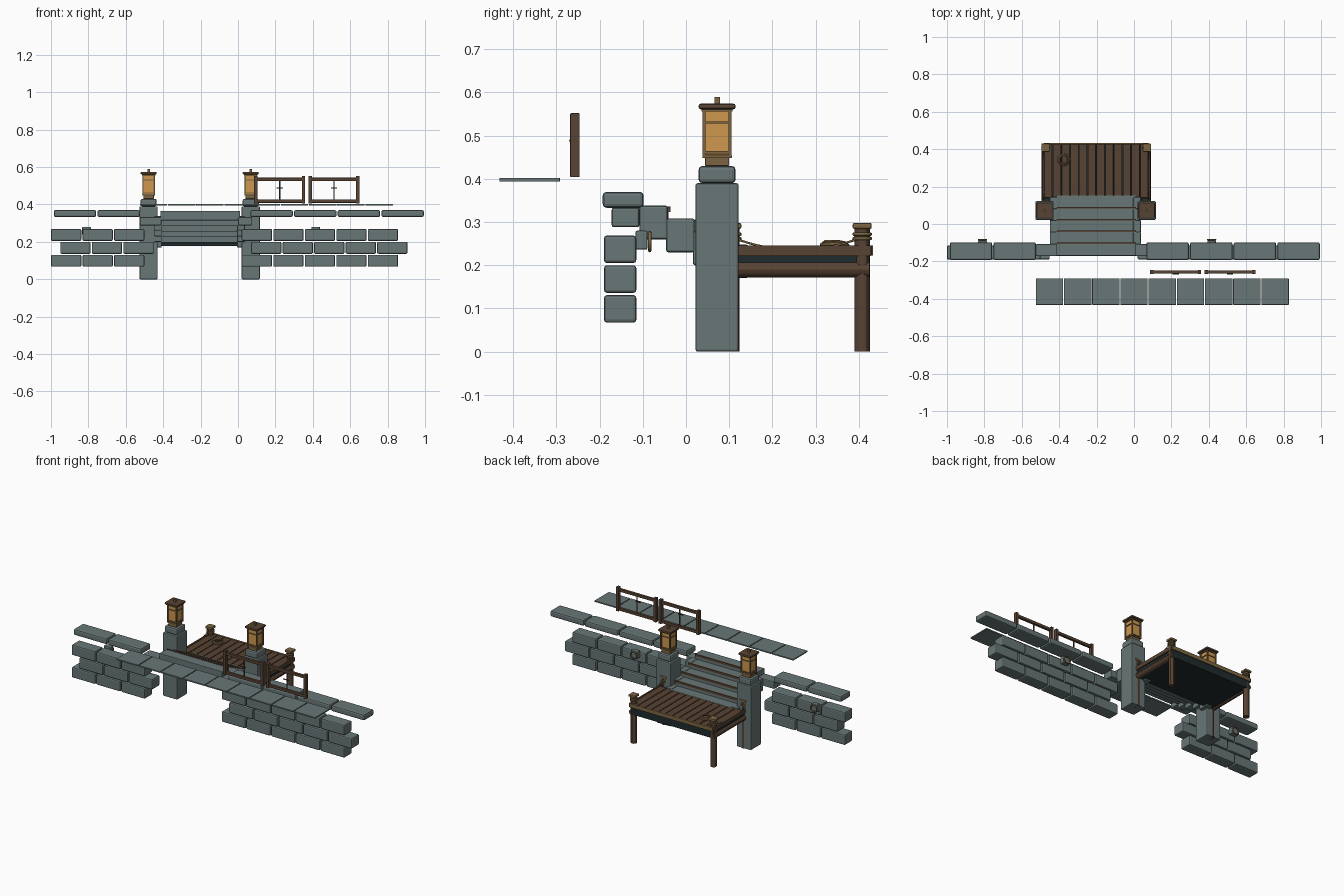
import bpy, bmesh, math
from mathutils import Matrix, Vector

if "Cube" in bpy.data.objects:
    bpy.data.objects.remove(bpy.data.objects["Cube"], do_unlink=True)


def material(name, r, g, b):
    m = bpy.data.materials.new(name)
    m.use_nodes = True
    m.diffuse_color = (r, g, b, 1)
    m.node_tree.nodes["Principled BSDF"].inputs["Base Color"].default_value = (r, g, b, 1)
    return m


STONE = material("grey stone", 0.14, 0.18, 0.18)
WOOD = material("brown wood", 0.095, 0.055, 0.033)
TAN = material("tan rope and trim", 0.20, 0.13, 0.055)
DARK = material("dark slate", 0.014, 0.024, 0.026)
GLOW = material("amber glass", 0.62, 0.31, 0.08)


def finish(name, bm, mat, bevel=0, smooth=False):
    bmesh.ops.recalc_face_normals(bm, faces=bm.faces)
    me = bpy.data.meshes.new(name)
    bm.to_mesh(me)
    bm.free()
    me.materials.append(mat)
    ob = bpy.data.objects.new(name, me)
    bpy.context.collection.objects.link(ob)
    if bevel:
        mod = ob.modifiers.new("soft edges", 'BEVEL')
        mod.width = bevel
        mod.segments = 2
    if smooth:
        bpy.ops.object.select_all(action='DESELECT')
        ob.select_set(True)
        bpy.context.view_layer.objects.active = ob
        bpy.ops.object.shade_smooth_by_angle()
    return ob


def boxes(name, spans, mat, bevel=0):
    """Each span is (x0, x1, y0, y1, z0, z1)."""
    bm = bmesh.new()
    for x0, x1, y0, y1, z0, z1 in spans:
        c = Vector((x0 + x1, y0 + y1, z0 + z1)) / 2
        size = Matrix.Diagonal((x1 - x0, y1 - y0, z1 - z0, 1))
        bmesh.ops.create_cube(bm, size=1, matrix=Matrix.Translation(c) @ size)
    return finish(name, bm, mat, bevel)


def block(x, y, w, d, z0, z1):
    return (x - w / 2, x + w / 2, y - d / 2, y + d / 2, z0, z1)


def rods(name, ends, radius, mat, sides=12):
    bm = bmesh.new()
    for a, b in ends:
        a, b = Vector(a), Vector(b)
        turn = (b - a).to_track_quat('Z', 'Y').to_matrix().to_4x4()
        bmesh.ops.create_cone(bm, cap_ends=True, segments=sides, radius1=radius, radius2=radius,
                              depth=(b - a).length, matrix=Matrix.Translation((a + b) / 2) @ turn)
    return finish(name, bm, mat, 0, True)


def cord(name, points, radius, closed=False):
    cu = bpy.data.curves.new(name, 'CURVE')
    cu.dimensions = '3D'
    cu.bevel_depth = radius
    cu.bevel_resolution = 2
    sp = cu.splines.new('POLY')
    sp.points.add(len(points) - 1)
    for p, co in zip(sp.points, points):
        p.co = (*co, 1)
    sp.use_cyclic_u = closed
    cu.materials.append(TAN)
    ob = bpy.data.objects.new(name, cu)
    bpy.context.collection.objects.link(ob)


def ring(cx, cy, cz, r, upright=False, n=24):
    angles = [math.tau * i / n for i in range(n)]
    if upright:
        return [(cx + r * math.cos(a), cy, cz + r * math.sin(a)) for a in angles]
    return [(cx + r * math.cos(a), cy + r * math.sin(a), cz) for a in angles]


# Quay wall: staggered brick courses either side of the stair
bricks = []
for row in range(3):
    shift = 0.05 if row == 1 else 0
    z = 0.067 + 0.069 * row
    for start, count in ((-1.0, 3), (0.02, 5)):
        for i in range(count):
            x = start + shift + 0.1685 * i
            bricks.append((x, x + 0.162, -0.19, -0.115, z, z + 0.064))
boxes("wall_bricks", bricks, STONE, 0.007)

# Coping stones along the wall top
coping = []
for start, count in ((-0.985, 2), (0.066, 4)):
    for i in range(count):
        x = start + 0.2335 * i
        coping.append((x, x + 0.227, -0.193, -0.098, 0.333, 0.37))
boxes("coping_stones", coping, STONE, 0.009)

# Thin paving slabs
boxes("paving_slabs", [(-0.525 + 0.1508 * i, -0.379 + 0.1508 * i, -0.432, -0.292, 0.394, 0.402)
                       for i in range(9)], STONE, 0.001)

# Stair: overlapping treads descending to the deck, with nosings and cheek stones
treads, nosings, cheeks = [], [], []
for i in range(5):
    y, top = -0.17 + 0.064 * i, 0.365 - 0.03 * i
    treads.append((-0.415, 0.012, y, y + 0.066, top - 0.05, top))
    if i < 4:
        nosings.append((-0.413, 0.010, y + 0.062, y + 0.07, top - 0.012, top + 0.001))
for i in range(4):
    y, top = -0.108 + 0.062 * i, 0.338 - 0.03 * i
    for x in (-0.45, -0.005):
        cheeks.append((x, x + 0.042, y, y + 0.066, top - 0.078, top))
for x0, x1 in ((-0.525, -0.41), (0.0, 0.075)):
    cheeks.append((x0, x1, -0.172, -0.108, 0.288, 0.333))
boxes("stair_treads", treads, STONE, 0.003)
boxes("stair_nosings", nosings, WOOD)
boxes("stair_cheek_stones", cheeks, STONE, 0.005)

# Stone pillars with lanterns
PY = 0.072
for side, px in (("right", -0.478), ("left", 0.068)):
    boxes(side + "_pillar", [block(px, PY, 0.097, 0.1, 0, 0.39)], STONE, 0.005)
    boxes(side + "_pillar_cap", [block(px, PY, 0.086, 0.086, 0.39, 0.43)], STONE, 0.009)
    boxes(side + "_lantern_base", [block(px, PY, 0.056, 0.056, 0.43, 0.45),
                                   block(px, PY, 0.068, 0.068, 0.448, 0.456)], TAN, 0.002)
    boxes(side + "_lantern_glass", [block(px, PY, 0.054, 0.054, 0.456, 0.56)], GLOW)
    bars = [block(px + sx * 0.03, PY + sy * 0.03, 0.007, 0.007, 0.455, 0.562)
            for sx in (-1, 1) for sy in (-1, 1)]
    for z in (0.459, 0.528):
        for s in (-1, 1):
            bars.append(block(px + s * 0.03, PY, 0.004, 0.066, z, z + 0.005))
            bars.append(block(px, PY + s * 0.03, 0.066, 0.004, z, z + 0.005))
    boxes(side + "_lantern_frame", bars, TAN)
    boxes(side + "_lantern_roof", [block(px, PY, 0.086, 0.086, 0.561, 0.574)], WOOD, 0.005)
    boxes(side + "_lantern_trim", [block(px, PY, 0.072, 0.072, 0.556, 0.562)], TAN)
    boxes(side + "_lantern_finial", [block(px, PY, 0.013, 0.013, 0.573, 0.59)], TAN, 0.001)

# Timber landing deck
DX0, DX1, DY0, DY1 = -0.482, 0.078, 0.118, 0.425
pitch = (DX1 - DX0) / 12
boxes("deck_planks", [(DX0 + pitch * i + 0.002, DX0 + pitch * (i + 1) - 0.002, 0.14, DY1, 0.224, 0.243)
                      for i in range(12)], WOOD, 0.002)
boxes("deck_underside", [(DX0 - 0.002, DX1 + 0.002, DY0, DY1, 0.178, 0.226)], DARK)
boxes("deck_side_boards", [(x - 0.005, x + 0.005, DY0, DY1 + 0.004, 0.221, 0.246)
                           for x in (DX0 - 0.004, DX1 + 0.004)], WOOD, 0.002)
boxes("deck_back_trim", [(DX0, DX1, DY1, DY1 + 0.008, 0.222, 0.246)], TAN, 0.002)
rods("deck_side_logs", [((x, DY0, 0.19), (x, DY1, 0.19)) for x in (DX0 + 0.006, DX1 - 0.006)],
     0.018, WOOD)

# Mooring posts with caps and rope lashings
posts = [(x, y) for x in (-0.473, 0.069) for y in (0.106, 0.408)]
rods("mooring_posts", [((x, y, 0), (x, y, 0.287)) for x, y in posts], 0.018, WOOD)
boxes("mooring_post_caps", [block(x, y, 0.044, 0.044, 0.284, 0.298) for x, y in posts], TAN, 0.004)
for i, (x, y) in enumerate(posts):
    for j, z in enumerate((0.262, 0.272)):
        cord(f"post_lashing_{i}_{j}", ring(x, y, z, 0.019, n=16), 0.004, True)

# Slack ropes along the deck sides
for name, x in (("right", -0.485), ("left", 0.081)):
    sag = [(x, 0.106 + 0.302 * i / 16, 0.235 + 0.03 * (i / 8 - 1) ** 2) for i in range(17)]
    cord(name + "_slack_rope", sag, 0.0025)

# Coiled rope on the deck
coil = [(-0.375 + (0.033 - 0.0002 * i) * math.cos(i * 0.3),
         0.343 + (0.033 - 0.0002 * i) * math.sin(i * 0.3), 0.246 + 0.00015 * i) for i in range(66)]
cord("rope_coil", coil, 0.0035)

# Mooring rings on the back of the wall
for name, x in (("right", -0.81), ("left", 0.415)):
    boxes(name + "_ring_mount", [block(x, -0.103, 0.046, 0.028, 0.236, 0.28)], STONE, 0.004)
    cord(name + "_mooring_ring", ring(x, -0.084, 0.255, 0.021, True), 0.004, True)

# Two railing panels: posts, rails, centre rod and a small crossbar
FY = -0.257
for name, x0, x1 in (("first", 0.085, 0.36), ("second", 0.376, 0.65)):
    mid = (x0 + x1) / 2
    boxes(name + "_railing_posts", [block(x, FY, 0.018, 0.022, 0.404, 0.552)
                                    for x in (x0 + 0.01, x1 - 0.01)], WOOD, 0.002)
    boxes(name + "_railing_rails", [(x0 + 0.01, x1 - 0.01, FY - 0.008, FY + 0.008, z, z + 0.017)
                                    for z in (0.409, 0.526)], WOOD, 0.002)
    rods(name + "_railing_rod", [((mid, FY, 0.415), (mid, FY, 0.535)),
                                 ((mid - 0.017, FY - 0.01, 0.488), (mid + 0.017, FY - 0.01, 0.488))],
         0.0035, WOOD, 8)
